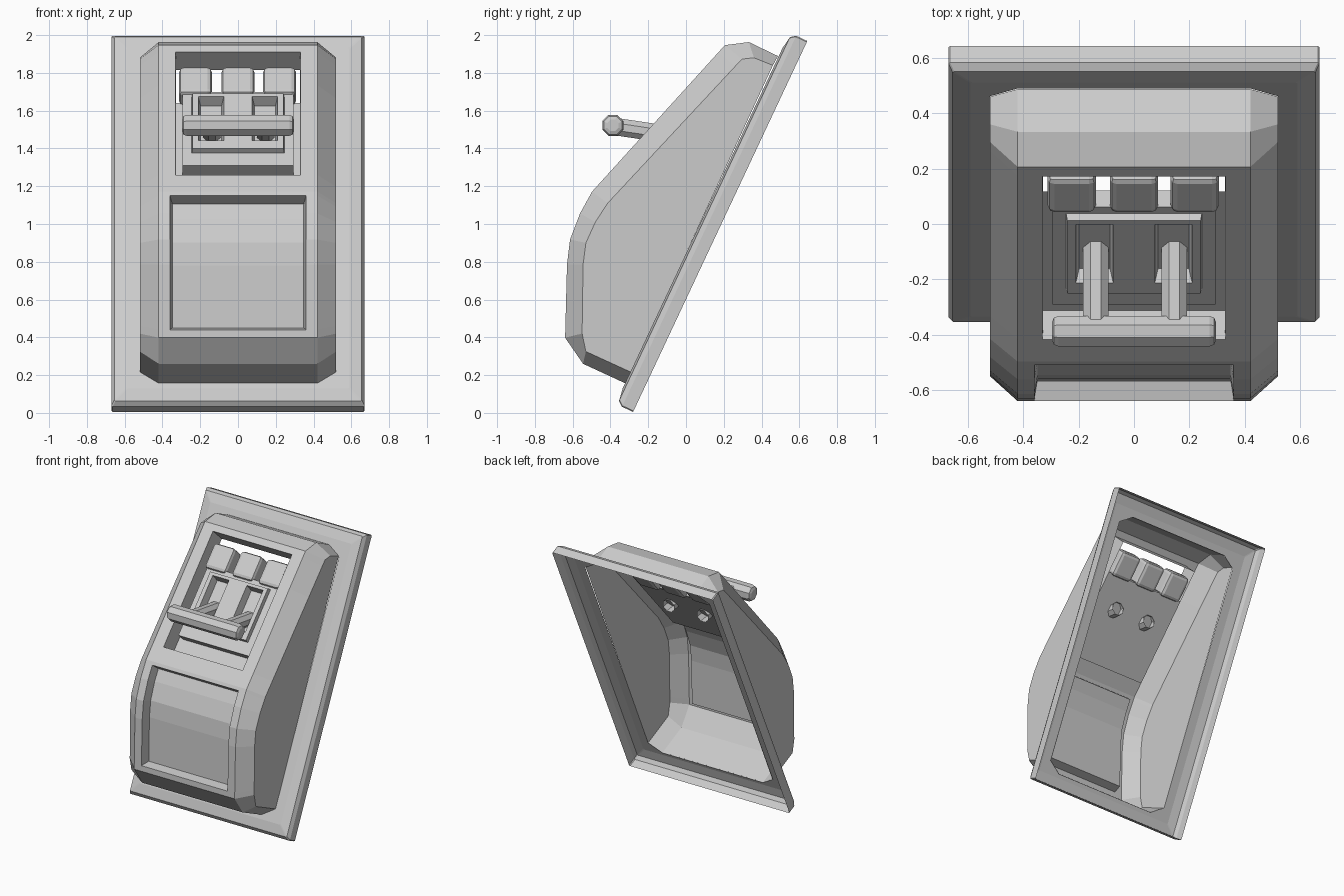
import bpy, bmesh
from math import pi
from mathutils import Matrix, Vector

cube = bpy.data.objects.get("Cube")
if cube:
    bpy.data.objects.remove(cube, do_unlink=True)

grey = bpy.data.materials.new("plain_grey")
grey.use_nodes = True
grey.diffuse_color = (0.6, 0.6, 0.6, 1)
grey.node_tree.nodes["Principled BSDF"].inputs["Base Color"].default_value = (0.6, 0.6, 0.6, 1)


def finish(name, bm, bevel=0):
    bmesh.ops.recalc_face_normals(bm, faces=bm.faces)
    me = bpy.data.meshes.new(name)
    bm.to_mesh(me)
    bm.free()
    me.materials.append(grey)
    ob = bpy.data.objects.new(name, me)
    bpy.context.collection.objects.link(ob)
    if bevel:
        mod = ob.modifiers.new("bevel", 'BEVEL')
        mod.width = bevel
        mod.segments = 2
        mod.limit_method = 'ANGLE'
        mod.angle_limit = pi / 3
    return ob


def grid(bm, columns, rows, point):
    """Sheet of quads; point(x, row) gives each corner."""
    vs = [[bm.verts.new(point(x, r)) for x in columns] for r in rows]
    for a, b in zip(vs, vs[1:]):
        for i in range(len(columns) - 1):
            bm.faces.new((a[i], a[i + 1], b[i + 1], b[i]))
    return vs


def sink(bm, faces, thickness, depth):
    bm.normal_update()
    bmesh.ops.inset_region(bm, faces=faces, thickness=thickness, depth=depth,
                           use_even_offset=True, use_boundary=True)


# Sloping wall plate: an open-backed tray with a central opening
U, N = Vector((0, 0.425, 0.905)), Vector((0, -0.905, 0.425))
FOOT = Vector((0, -0.28, 0.005))


def plate_ring(bm, x, lo, hi, n, cx=0.006, cu=0.006):
    outline = [(-x, lo + cu), (cx - x, lo), (x - cx, lo), (x, lo + cu),
               (x, hi - cu), (x - cx, hi), (cx - x, hi), (-x, hi - cu)]
    return [bm.verts.new(FOOT + Vector((px, 0, 0)) + U * u + N * n) for px, u in outline]


bm = bmesh.new()
rings = [plate_ring(bm, 0.67, 0, 2.17, 0),
         plate_ring(bm, 0.67, 0, 2.17, 0.065),
         plate_ring(bm, 0.655, 0.02, 2.15, 0.092),
         plate_ring(bm, 0.59, 0.09, 2.08, 0.103),
         plate_ring(bm, 0.52, 0.12, 2.03, 0.103, 0.1, 0.066)]
for a, b in zip(rings, rings[1:]):
    for i in range(8):
        j = (i + 1) % 8
        bm.faces.new((a[i], a[j], b[j], b[i]))
finish("wall_plate", bm)

# Body profile: front edge (y, z) and matching side edge (y, z)
PROFILE = [(-0.318, 0.155, -0.29, 0.215), (-0.545, 0.26, -0.53, 0.325),
           (-0.64, 0.398, -0.55, 0.42), (-0.63, 0.785, -0.545, 0.785),
           (-0.614, 0.918, -0.53, 0.9), (-0.561, 1.056, -0.48, 1.01),
           (-0.497, 1.172, -0.415, 1.11), (0.206, 1.947, 0.296, 1.873),
           (0.333, 1.963, 0.36, 1.88), (0.487, 1.889, 0.46, 1.84)]


def at_height(z):
    for a, b in zip(PROFILE, PROFILE[1:]):
        if a[1] <= z <= b[1]:
            f = (z - a[1]) / (b[1] - a[1])
            return tuple(p + (q - p) * f for p, q in zip(a, b))


cuts = [at_height(z) for z in (0.44, 1.15, 1.26, 1.735, 1.91)]
rows = sorted(PROFILE[:-1] + cuts, key=lambda r: r[1]) + PROFILE[-1:]

bm = bmesh.new()
sheet = grid(bm, [-0.42, -0.36, -0.33, 0.33, 0.36, 0.42], rows, lambda x, r: (x, r[0], r[1]))
front = list(bm.faces)
for side, col in ((-1, 0), (1, -1)):
    edge = [bm.verts.new((0.52 * side, r[2], r[3])) for r in rows]
    strip = [line[col] for line in sheet]
    for i in range(len(rows) - 1):
        quad = [strip[i], strip[i + 1], edge[i + 1], edge[i]]
        bm.faces.new(quad if side < 0 else quad[::-1])
    bm.faces.new(edge if side < 0 else edge[::-1])
bmesh.ops.recalc_face_normals(bm, faces=bm.faces)
bm.normal_update()
if front[10].normal.y > 0:
    bmesh.ops.reverse_faces(bm, faces=bm.faces)


def window(half, lo, hi):
    found = []
    for f in front:
        c = f.calc_center_median()
        if abs(c.x) < half and lo < c.z < hi and c.y < 0.2:
            found.append(f)
    return found


# Lower recessed panel, upper control recess, opening behind the buttons
lower, upper = window(0.36, 0.44, 1.15), window(0.33, 1.26, 1.91)
behind_buttons = [f for f in upper if f.calc_center_median().z > 1.735]
sink(bm, lower, 0.012, -0.07)
sink(bm, upper, 0.002, -0.14)
bmesh.ops.delete(bm, geom=behind_buttons, context='FACES')
finish("body_shell", bm)

# Local frame of the upper slope: x across, y up the slope, z outward
S, M = Vector((0, 0.672, 0.741)), Vector((0, -0.741, 0.672))
slope = Matrix.Translation((0, -0.497, 1.172)) @ Matrix(
    ((1, 0, 0), (0, S.y, M.y), (0, S.z, M.z))).to_4x4()

# Buttons
for name, x in (("right", -0.225), ("middle", 0), ("left", 0.22)):
    bm = bmesh.new()
    bmesh.ops.create_cube(bm, size=1, matrix=slope @ Matrix.Translation((x, 0.84, -0.1))
                          @ Matrix.Diagonal((0.175, 0.19, 0.12, 1)))
    finish(name + "_button", bm, 0.025)

# Stepped lever panel with two slots
bm = bmesh.new()
grid(bm, [-0.295, -0.245, -0.21, -0.075, 0.075, 0.21, 0.245, 0.295],
     [0.24, 0.33, 0.39, 0.705, 0.73, 0.765], lambda x, s: slope @ Vector((x, s, -0.06)))
cells = [(f, slope.inverted() @ f.calc_center_median()) for f in bm.faces]
raised = [f for f, c in cells if abs(c.x) < 0.245 and 0.33 < c.y < 0.73]
slots = [[f for f, c in cells if 0.075 < c.x * k < 0.21 and 0.39 < c.y < 0.705] for k in (-1, 1)]
rim = [e for e in bm.edges if e.is_boundary]
sink(bm, raised, 0.004, 0.03)
for slot in slots:
    sink(bm, slot, 0.012, -0.06)
skirt = bmesh.ops.extrude_edge_only(bm, edges=rim)["geom"]
bmesh.ops.translate(bm, vec=M * -0.08, verts=[v for v in skirt if isinstance(v, bmesh.types.BMVert)])
finish("lever_panel", bm)


def rod(name, a, b, radius, caps, bevel=0):
    a, b = Vector(a), Vector(b)
    turn = (b - a).to_track_quat('Z', 'Y').to_matrix().to_4x4()
    bm = bmesh.new()
    bmesh.ops.create_cone(bm, cap_ends=caps, segments=8, radius1=radius, radius2=radius,
                          depth=(b - a).length,
                          matrix=Matrix.Translation((a + b) / 2) @ turn @ Matrix.Rotation(pi / 8, 4, 'Z'))
    finish(name, bm, bevel)


# Lever: cross bar on two hollow arms
rod("lever_bar", (-0.297, -0.387, 1.522), (0.297, -0.387, 1.522), 0.06, True, 0.025)
for name, x in (("right", -0.138), ("left", 0.146)):
    rod(name + "_lever_arm", (x, -0.37, 1.515), (x, 0.0, 1.46), 0.05, False)
